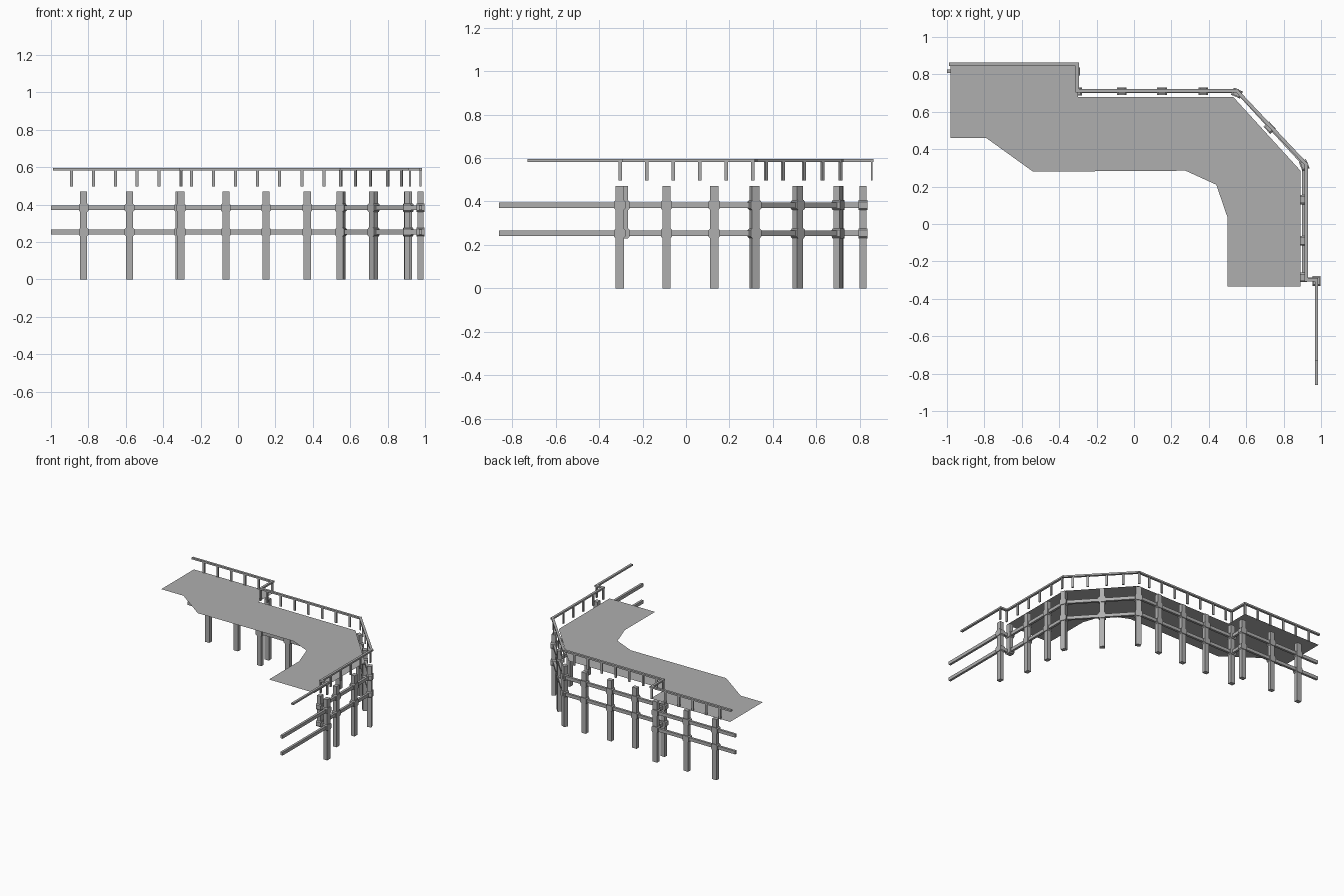
import bpy, bmesh, math
from mathutils import Vector, Matrix

if "Cube" in bpy.data.objects:
    bpy.data.objects.remove(bpy.data.objects["Cube"])

grey = bpy.data.materials.new("weathered_grey")
grey.diffuse_color = (.43, .43, .43, 1)
grey.use_nodes = True
grey.node_tree.nodes["Principled BSDF"].inputs["Base Color"].default_value = grey.diffuse_color


def finish(name, bm):
    me = bpy.data.meshes.new(name)
    bm.to_mesh(me)
    bm.free()
    me.materials.append(grey)
    ob = bpy.data.objects.new(name, me)
    bpy.context.collection.objects.link(ob)
    return ob


def box(bm, centre, size, angle=0.0):
    m = (Matrix.Translation(centre) @ Matrix.Rotation(angle, 4, 'Z')
         @ Matrix.Diagonal((*size, 1.0)))
    return bmesh.ops.create_cube(bm, size=1.0, matrix=m)["verts"]


def bars(bm, path, z, width, height):
    # one box per straight run, slightly overlapping at the corners
    for i, (a, b) in enumerate(zip(path, path[1:])):
        a, b = Vector(a), Vector(b)
        d = (b - a).normalized()
        if i > 0:
            a = a - d * width / 2
        if i < len(path) - 2:
            b = b + d * width / 2
        c = (a + b) / 2
        box(bm, (c.x, c.y, z), ((b - a).length, width, height), math.atan2(d.y, d.x))


def clamp(bm, centre, angle):
    # block whose four edges running through the post depth are chamfered
    verts = box(bm, centre, (.052, .041, .046), angle)
    across = Vector((-math.sin(angle), math.cos(angle), 0))
    edges = {e for v in verts for e in v.link_edges
             if abs((e.verts[0].co - e.verts[1].co).normalized().dot(across)) > .99}
    bmesh.ops.bevel(bm, geom=list(edges), offset=.008, segments=1, affect='EDGES')


# Walkway deck: a single flat sheet
outline = [(-.98, .86), (-.98, .46), (-.79, .46), (-.54, .28), (.275, .285),
           (.44, .21), (.5, .035), (.5, -.335), (.89, -.335), (.89, .285),
           (.53, .68), (-.30, .68), (-.30, .86)]
bm = bmesh.new()
f = bm.faces.new([bm.verts.new((x, y, .5)) for x, y in outline])
if f.normal.z < 0 or sum(a[0] * b[1] - b[0] * a[1] for a, b in
                         zip(outline, outline[1:] + outline[:1])) < 0:
    f.normal_flip()
bmesh.ops.triangulate(bm, faces=[f])
finish("deck", bm)

# Handrail
bm = bmesh.new()
bars(bm, [(-.99, .855), (-.303, .855), (-.303, .712), (.55, .712), (.92, .32),
          (.92, -.298), (.976, -.298), (.976, -.73)], .588, .018, .013)
finish("handrail", bm)

# Rail balusters: (x, y, direction of run)
H, D, V = 0.0, math.atan2(-.39, .37), math.pi / 2
balusters = [(-.89 + .117 * i, .855, H) for i in range(6)]
balusters += [(-.303, .712, V)]
balusters += [(-.249 + .118 * i, .712, H) for i in range(7)]
balusters += [(.55, .712, D), (.628, .629, D), (.709, .544, D), (.80, .447, D), (.874, .369, D)]
balusters += [(.92, .308 - .122 * i, V) for i in range(6)]
balusters += [(.976, -.303, V)]
bm = bmesh.new()
for x, y, a in balusters:
    box(bm, (x, y, .5395), (.016, .009, .085), a)
finish("balusters", bm)

# Support posts with a clamp at each beam level
posts = [(-.825, .815, H), (-.58, .815, H), (-.315, .815, H),
         (-.305, .708, H), (-.065, .71, H), (.15, .71, H), (.37, .71, H),
         (.55, .70, D / 2), (.725, .515, D), (.91, .315, (D - V) / 2),
         (.905, .13, V), (.905, -.09, V), (.905, -.285, V), (.976, -.305, V)]
levels = (.253, .383)
pb, cb = bmesh.new(), bmesh.new()
for i, (x, y, a) in enumerate(posts):
    foot = .235 if i == 12 else 0.0  # the inner corner post hangs from the beams
    box(pb, (x, y, (foot + .47) / 2), (.038, .031, .47 - foot), a)
    for z in levels:
        clamp(cb, (x, y, z), a)
finish("support_posts", pb)
finish("beam_clamps", cb)

# Horizontal beams at two levels
bm = bmesh.new()
for z in levels:
    bars(bm, [(-1, .817), (-.305, .817), (-.305, .71), (.55, .71), (.908, .32),
              (.908, -.295), (.976, -.295), (.976, -.86)], z, .018, .025)
finish("cross_beams", bm)
